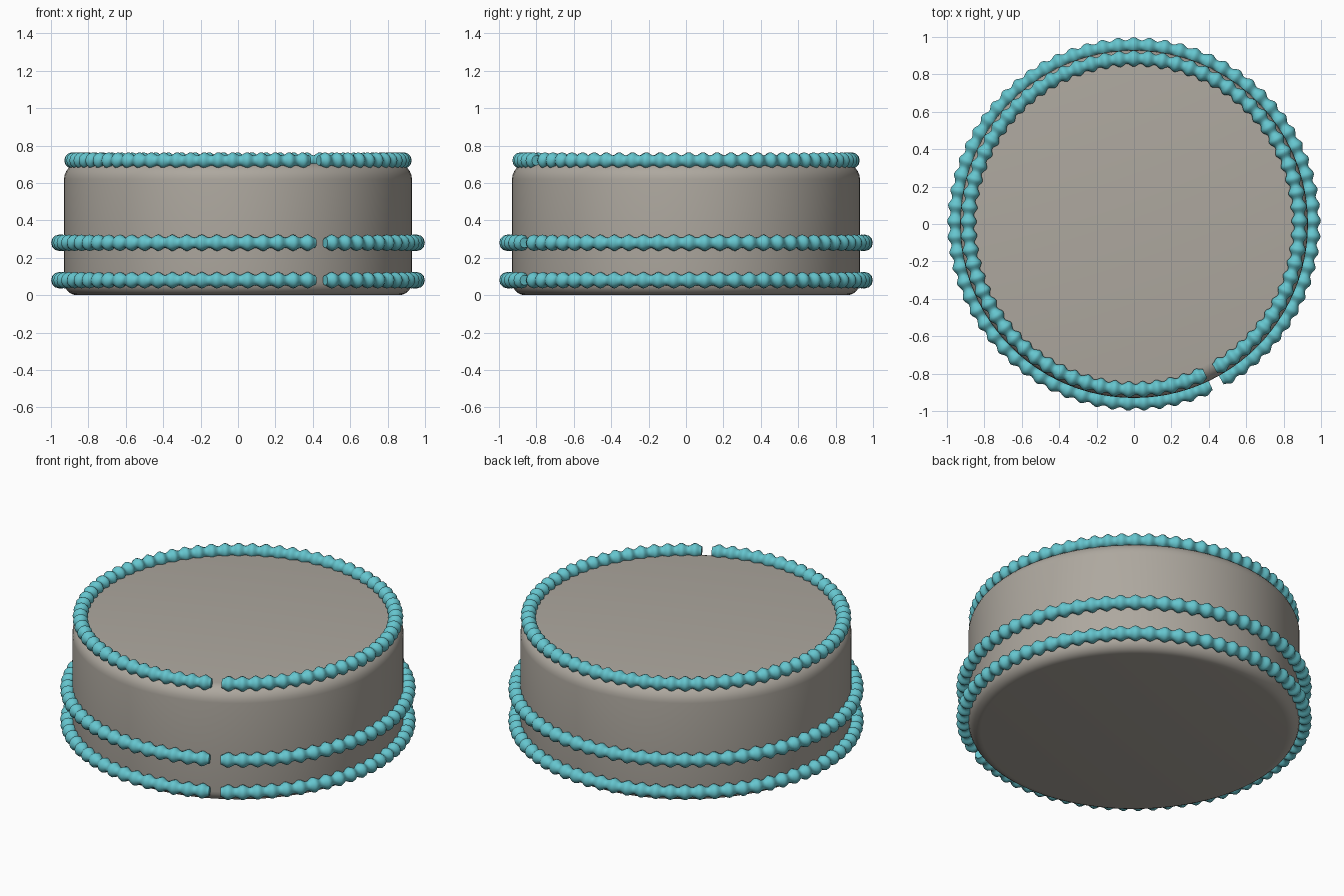
import bpy, bmesh, math

if "Cube" in bpy.data.objects:
    bpy.data.objects.remove(bpy.data.objects["Cube"])


def material(name, col):
    m = bpy.data.materials.new(name)
    m.diffuse_color = (*col, 1)
    m.use_nodes = True
    m.node_tree.nodes["Principled BSDF"].inputs["Base Color"].default_value = m.diffuse_color
    return m


STONE = material("warm grey", (0.42, 0.39, 0.345))
TEAL = material("turquoise", (0.13, 0.56, 0.62))


def finish(name, bm, mat, angle):
    bmesh.ops.recalc_face_normals(bm, faces=bm.faces)
    me = bpy.data.meshes.new(name)
    bm.to_mesh(me)
    bm.free()
    ob = bpy.data.objects.new(name, me)
    bpy.context.collection.objects.link(ob)
    me.materials.append(mat)
    bpy.ops.object.select_all(action='DESELECT')
    ob.select_set(True)
    bpy.context.view_layer.objects.active = ob
    bpy.ops.object.shade_smooth_by_angle(angle=math.radians(angle))
    return ob


def skin(bm, loops):
    for a, b in zip(loops, loops[1:]):
        n = len(a)
        for i in range(n):
            bm.faces.new((a[i], a[(i + 1) % n], b[(i + 1) % n], b[i]))
    bm.faces.new(loops[0])
    bm.faces.new(loops[-1])


# Round body with filleted rims
def body(radius, height, fillet_low, fillet_high, sides=96, steps=6):
    bm = bmesh.new()
    prof = []
    for i in range(steps + 1):
        t = math.pi / 2 * i / steps
        prof.append((radius - fillet_low * (1 - math.sin(t)), fillet_low * (1 - math.cos(t))))
    for i in range(steps + 1):
        t = math.pi / 2 * i / steps
        prof.append((radius - fillet_high * (1 - math.cos(t)), height - fillet_high * (1 - math.sin(t))))
    loops = [[bm.verts.new((r * math.cos(2 * math.pi * k / sides), r * math.sin(2 * math.pi * k / sides), z))
              for k in range(sides)] for r, z in prof]
    skin(bm, loops)
    return finish("cake_body", bm, STONE, 40)


# Beaded rope bent into an almost closed ring
def beaded_ring(name, radius, z, beads=72, thin=0.027, thick=0.044, per=8, sides=12):
    bm = bmesh.new()
    start, end = math.radians(-60.8), math.radians(-64.6 + 360)
    n = beads * per
    loops = []
    for i in range(n + 1):
        a = start + (end - start) * i / n
        r = thin + (thick - thin) * math.sin(math.pi * i / per) ** 2
        loops.append([bm.verts.new(((radius + r * math.cos(t)) * math.cos(a),
                                    (radius + r * math.cos(t)) * math.sin(a),
                                    z + r * math.sin(t)))
                      for t in (2 * math.pi * k / sides for k in range(sides))])
    skin(bm, loops)
    return finish(name, bm, TEAL, 50)


body(0.93, 0.705, 0.07, 0.085)
beaded_ring("lower_bead_ring", 0.955, 0.08)
beaded_ring("middle_bead_ring", 0.955, 0.28)
beaded_ring("top_bead_ring", 0.885, 0.72)
